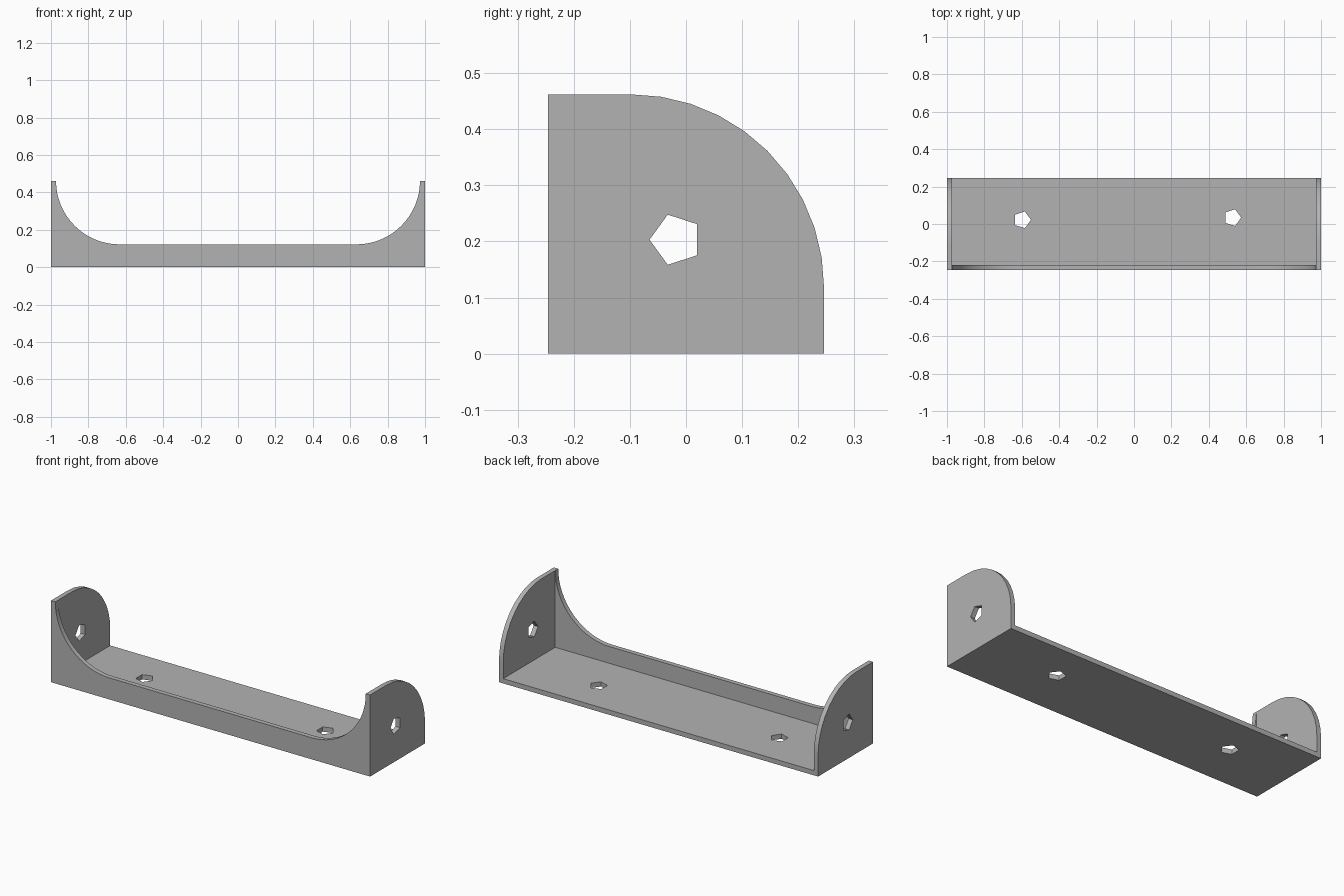
import bpy, bmesh
from math import sin, cos, pi, radians
from mathutils import Vector

if "Cube" in bpy.data.objects:
    bpy.data.objects.remove(bpy.data.objects["Cube"])

HALF_Y, HEIGHT, WALL = 0.246, 0.462, 0.027
INNER_X = 1 - WALL
AXES = {"x": lambda a, b, d: (d, a, b),
        "y": lambda a, b, d: (a, d, b),
        "z": lambda a, b, d: (a, b, d)}


def arc(cx, cy, r, start, end, steps):
    angles = [radians(start + (end - start) * i / steps) for i in range(steps + 1)]
    return [(cx + r * cos(t), cy + r * sin(t)) for t in angles]


def prism(name, outline, axis, low, high):
    """Extrude a flat outline along one axis."""
    bm = bmesh.new()
    place = AXES[axis]
    base = bm.faces.new([bm.verts.new(place(a, b, low)) for a, b in outline])
    grown = bmesh.ops.extrude_face_region(bm, geom=[base])["geom"]
    moved = [v for v in grown if isinstance(v, bmesh.types.BMVert)]
    bmesh.ops.translate(bm, verts=moved, vec=Vector(place(0, 0, high - low)))
    bmesh.ops.recalc_face_normals(bm, faces=bm.faces)
    mesh = bpy.data.meshes.new(name)
    bm.to_mesh(mesh)
    bm.free()
    obj = bpy.data.objects.new(name, mesh)
    bpy.context.collection.objects.link(obj)
    return obj


def pentagon(cx, cy, turn):
    return arc(cx, cy, 0.047, turn, turn + 288, 4)


# Solid block with the rounded end-plate outline
r = 0.344
outline = [(-HALF_Y, HEIGHT), (-HALF_Y, 0), (HALF_Y, 0)]
outline += arc(HALF_Y - r, HEIGHT - r, r, 0, 90, 10)
bracket = prism("bracket", outline, "x", -1, 1)

# Inside of the tray, open at the top and back
cavity = [(-HALF_Y + WALL, WALL), (1, WALL), (1, 1), (-HALF_Y + WALL, 1)]
cutters = [prism("cavity_cutter", cavity, "x", -INNER_X, INNER_X)]

# Curved dip in the front wall
r = 0.34
scoop = [(-INNER_X, 1)] + arc(r - INNER_X, HEIGHT, r, 180, 270, 16)
scoop += arc(INNER_X - r, HEIGHT, r, 270, 360, 16) + [(INNER_X, 1)]
cutters.append(prism("scoop_cutter", scoop, "y", -0.4, -0.1))

# Five-sided screw holes in the floor and the end plates
for x, y in ((-0.598, 0.022), (0.526, 0.034)):
    cutters.append(prism("floor_hole_cutter", pentagon(x, y, 0), "z", -0.1, 0.1))
for side in (-1, 1):
    cutters.append(prism("end_hole_cutter", pentagon(-0.018, 0.203, 180), "x",
                         side - 0.1, side + 0.1))

for cutter in cutters:
    cutter.hide_render = True
    mod = bracket.modifiers.new(cutter.name, "BOOLEAN")
    mod.operation, mod.solver, mod.object = "DIFFERENCE", "EXACT", cutter

# Bake the cuts and drop the cutters
graph = bpy.context.evaluated_depsgraph_get()
baked = bpy.data.meshes.new_from_object(bracket.evaluated_get(graph))
bracket.modifiers.clear()
bracket.data = baked
for cutter in cutters:
    bpy.data.objects.remove(cutter)

# Plain grey finish
grey = bpy.data.materials.new("plain grey")
grey.use_nodes = True
colour = (0.45, 0.45, 0.45, 1)
grey.diffuse_color = colour
grey.node_tree.nodes["Principled BSDF"].inputs["Base Color"].default_value = colour
baked.materials.clear()
baked.materials.append(grey)

bpy.ops.object.select_all(action="DESELECT")
bracket.select_set(True)
bpy.context.view_layer.objects.active = bracket
bpy.ops.object.shade_smooth_by_angle(angle=radians(30))
